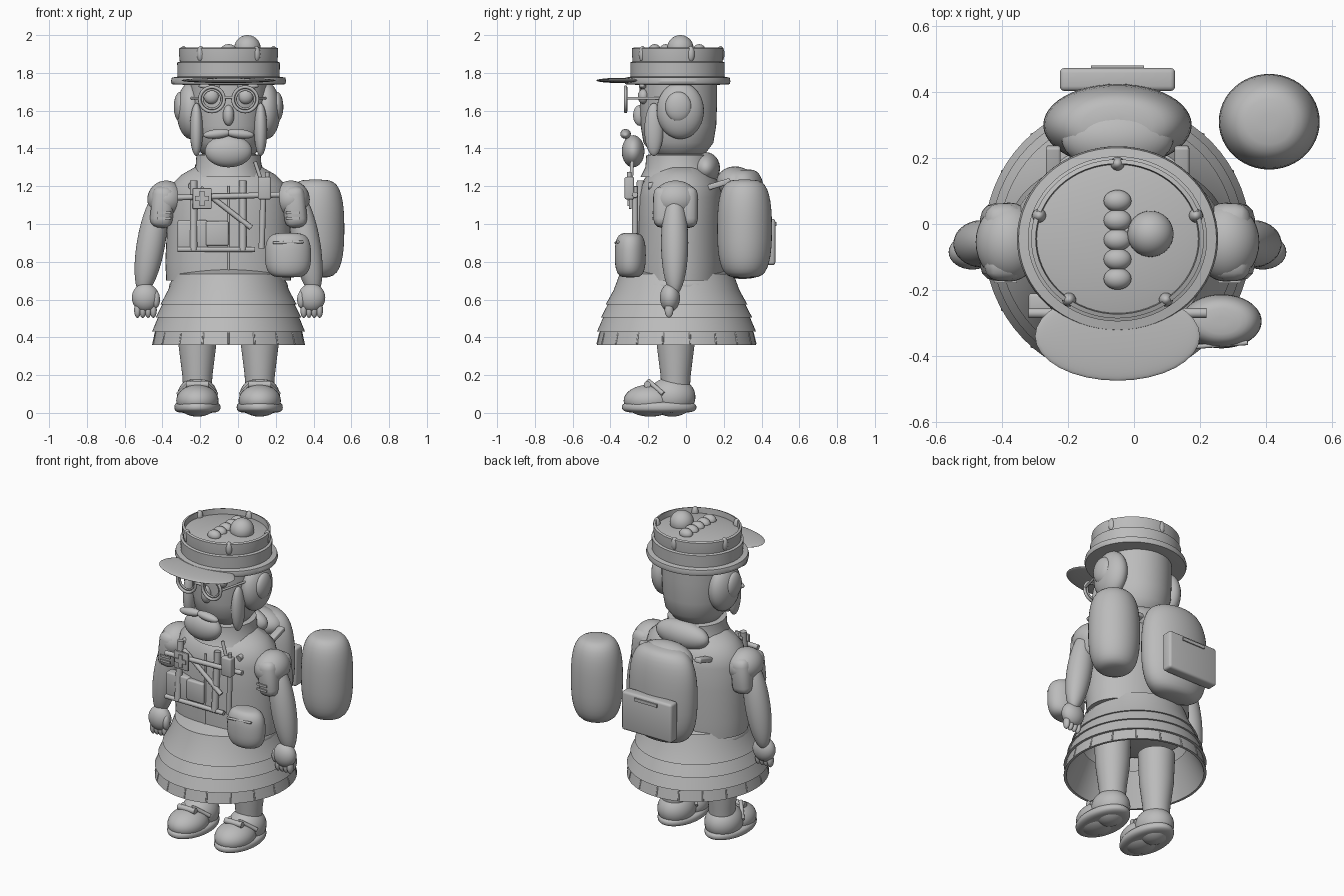
import bpy, bmesh, math
from mathutils import Vector

cube = bpy.data.objects.get("Cube")
if cube:
    bpy.data.objects.remove(cube, do_unlink=True)

clay = bpy.data.materials.new("grey_clay")
clay.use_nodes = True
clay.diffuse_color = (0.5, 0.5, 0.5, 1)
bsdf = next(n for n in clay.node_tree.nodes if n.type == "BSDF_PRINCIPLED")
bsdf.inputs["Base Color"].default_value = (0.5, 0.5, 0.5, 1)

CX = -0.05  # centre line of the figure


def finish(name, bm, loc=(0, 0, 0), rot=(0, 0, 0), angle=40):
    bmesh.ops.recalc_face_normals(bm, faces=bm.faces)
    me = bpy.data.meshes.new(name)
    bm.to_mesh(me)
    bm.free()
    me.materials.append(clay)
    ob = bpy.data.objects.new(name, me)
    bpy.context.collection.objects.link(ob)
    ob.location, ob.rotation_euler = loc, rot
    bpy.ops.object.select_all(action="DESELECT")
    ob.select_set(True)
    bpy.context.view_layer.objects.active = ob
    bpy.ops.object.shade_smooth_by_angle(angle=math.radians(angle))
    return ob


def ball(name, c, r, rot=(0, 0, 0)):
    bm = bmesh.new()
    bmesh.ops.create_uvsphere(bm, u_segments=32, v_segments=20, radius=1)
    bmesh.ops.scale(bm, vec=r, verts=bm.verts)
    return finish(name, bm, c, rot, 60)


def lathe(name, profile, c, ry=1.0, seg=48, caps=True):
    """Turn (radius, height) points round z; ry squashes the depth."""
    bm = bmesh.new()
    rings = []
    for r, z in profile:
        rings.append([bm.verts.new((r * math.cos(a), r * ry * math.sin(a), z))
                      for a in (2 * math.pi * i / seg for i in range(seg))])
    for lo, hi in zip(rings, rings[1:]):
        for i in range(seg):
            j = (i + 1) % seg
            bm.faces.new((lo[i], lo[j], hi[j], hi[i]))
    if caps:
        bm.faces.new(rings[0])
        bm.faces.new(rings[-1])
    return finish(name, bm, c, angle=32)


def drum(name, c, rx, ry, height, power=0.45):
    """Upright cylinder with soft rounded ends."""
    prof = []
    for i in range(19):
        t = -math.pi / 2 + math.pi * (i + 0.1) / 18.2
        s = math.sin(t)
        prof.append((rx * math.cos(t) ** power,
                     math.copysign(abs(s) ** 0.8, s) * height / 2))
    return lathe(name, prof, c, ry / rx)


def box(name, c, size, bevel=0.01, rot=(0, 0, 0)):
    bm = bmesh.new()
    bmesh.ops.create_cube(bm, size=1)
    bmesh.ops.scale(bm, vec=size, verts=bm.verts)
    if bevel:
        bmesh.ops.bevel(bm, geom=bm.edges[:], offset=bevel, segments=3,
                        affect="EDGES", profile=0.5)
    return finish(name, bm, c, rot)


def rod(name, a, b, r1, r2=None):
    a, b = Vector(a), Vector(b)
    bm = bmesh.new()
    bmesh.ops.create_cone(bm, cap_ends=True, segments=16, radius1=r1,
                          radius2=r1 if r2 is None else r2, depth=(b - a).length)
    q = (b - a).to_track_quat("Z", "Y")
    return finish(name, bm, (a + b) / 2, q.to_euler())


def ring(name, c, r, t):
    bpy.ops.mesh.primitive_torus_add(location=c, rotation=(math.pi / 2, 0, 0),
                                     major_radius=r, minor_radius=t,
                                     major_segments=32, minor_segments=8)
    ob = bpy.context.object
    ob.name = name
    ob.data.materials.append(clay)
    bpy.ops.object.shade_smooth()


# Head and face
lathe("head", [(0.08, 1.34), (0.14, 1.37), (0.185, 1.43), (0.2, 1.52),
               (0.205, 1.65), (0.205, 1.78)], (CX, -0.04, 0))
ball("beard", (CX, -0.28, 1.385), (0.125, 0.06, 0.085))
ball("nose", (CX, -0.245, 1.575), (0.03, 0.035, 0.055))
rod("glasses_bridge", (CX - 0.02, -0.32, 1.67), (CX + 0.02, -0.32, 1.67), 0.008)
for s, side in ((-1, "right"), (1, "left")):
    ball(side + "_moustache", (CX + s * 0.06, -0.32, 1.477), (0.075, 0.028, 0.025),
         (0, s * 0.1, 0))
    ball(side + "_eye", (CX + s * 0.09, -0.225, 1.675), (0.04, 0.03, 0.04))
    ball(side + "_eyebrow", (CX + s * 0.1, -0.23, 1.73), (0.06, 0.02, 0.015))
    ring(side + "_glasses_rim", (CX + s * 0.088, -0.32, 1.66), 0.065, 0.009)
    ring(side + "_glasses_inner_rim", (CX + s * 0.088, -0.315, 1.66), 0.05, 0.006)
    rod(side + "_glasses_arm", (CX + s * 0.15, -0.32, 1.665),
        (CX + s * 0.2, -0.12, 1.665), 0.007)
    ball(side + "_hair", (CX + s * 0.2, -0.03, 1.6), (0.075, 0.125, 0.15))
    ball(side + "_ear", (CX + s * 0.255, -0.04, 1.62), (0.035, 0.07, 0.08))
    ball(side + "_sideburn", (CX + s * 0.17, -0.17, 1.5), (0.035, 0.05, 0.14))

# Hat with stepped crown, visor, studs and crest
hat = (CX, -0.045, 0)
lathe("hat", [(0.2, 1.735), (0.3, 1.74), (0.305, 1.755), (0.3, 1.775), (0.27, 1.78),
              (0.272, 1.855), (0.258, 1.86), (0.262, 1.895), (0.262, 1.93),
              (0.248, 1.935), (0.245, 1.9), (0.2, 1.91), (0.1, 1.92), (0.01, 1.923)],
      hat, 0.92, 64)
ball("visor", (CX, -0.34, 1.76), (0.25, 0.135, 0.014))
for i in range(5):
    a = math.pi / 2 + i * math.tau / 5
    ball("hat_stud", (CX + 0.25 * math.cos(a), -0.045 + 0.228 * math.sin(a), 1.9),
         (0.021, 0.021, 0.042))
    ball("crest_bead", (CX, 0.07 - i * 0.059, 1.92), (0.042, 0.033, 0.032))
ball("hat_ball", (0.05, -0.03, 1.93), (0.07, 0.07, 0.07))

# Torso, collar and skirt
lathe("torso", [(0.33, 0.7), (0.335, 0.8), (0.325, 1.0), (0.32, 1.14), (0.3, 1.21),
                (0.25, 1.26), (0.18, 1.3)], (CX, -0.03, 0), 0.7)
lathe("collar", [(0.2, 1.25), (0.175, 1.3), (0.17, 1.365), (0.14, 1.37)],
      (CX, -0.04, 0))
lathe("skirt", [(0.2, 0.76), (0.29, 0.735), (0.32, 0.65), (0.36, 0.575), (0.35, 0.575),
                (0.385, 0.505), (0.374, 0.505), (0.405, 0.43), (0.39, 0.43),
                (0.405, 0.36), (0.39, 0.36), (0.3, 0.56)],
      (CX, -0.05, 0), 1.04, 64, False)
ball("belly", (CX, -0.05, 0.67), (0.315, 0.305, 0.1))
for i in range(18):
    a = math.tau * (i + 0.5) / 18
    c, s = math.cos(a), math.sin(a)
    rod("hem_pleat", (CX + 0.388 * c, -0.05 + 0.404 * s, 0.425),
        (CX + 0.403 * c, -0.05 + 0.419 * s, 0.365), 0.005)

# Legs, shoes, arms and hands
for s, side in ((-1, "right"), (1, "left")):
    x = CX + s * 0.165
    lathe(side + "_leg", [(0.075, 0.12), (0.08, 0.2), (0.1, 0.36), (0.108, 0.55)],
          (x, -0.055, 0))
    drum(side + "_sole", (x, -0.142, 0.03), 0.122, 0.197, 0.06, 0.3)
    ball(side + "_shoe_toe", (x, -0.19, 0.065), (0.112, 0.14, 0.085))
    ball(side + "_shoe_heel", (x, -0.075, 0.085), (0.108, 0.125, 0.105))
    for k in (-1, 1):
        rod(side + "_shoe_strap", (x + k * 0.1, -0.12, 0.1),
            (x + k * 0.03, -0.2, 0.17), 0.012)
    rod(side + "_shoe_band", (x - 0.06, -0.205, 0.15), (x + 0.06, -0.205, 0.15), 0.018)

    box(side + "_shoulder_cap", (CX + s * 0.35, -0.055, 1.09), (0.12, 0.235, 0.22),
        0.045, (0, -s * 0.1, 0))
    ball(side + "_shoulder", (CX + s * 0.33, -0.055, 1.13), (0.1, 0.12, 0.1))
    ball(side + "_arm", (CX + s * 0.41, -0.06, 0.9), (0.075, 0.072, 0.28),
         (0, -s * 0.17, 0))
    hx = CX + s * 0.44
    ball(side + "_hand", (hx, -0.085, 0.61), (0.072, 0.053, 0.075))
    for i in range(4):
        ball(side + "_finger", (hx + (i - 1.5) * 0.028, -0.09, 0.545),
             (0.018, 0.023, 0.042))
    ball(side + "_thumb", (hx - s * 0.055, -0.1, 0.6), (0.022, 0.025, 0.045))
    for z in (1.03, 1.06):
        box(side + "_cap_stripe", (CX + s * 0.34, -0.175, z), (0.07, 0.008, 0.014), 0)

# Backpack, pocket, bedroll and floating barrel
drum("backpack", (CX, 0.3, 1.0), 0.225, 0.125, 0.58)
ball("backpack_lid", (CX, 0.26, 1.22), (0.17, 0.1, 0.085))
box("backpack_pocket", (CX, 0.438, 0.905), (0.35, 0.07, 0.245), 0.015)
box("pocket_flap", (CX, 0.476, 1.0), (0.16, 0.008, 0.02), 0)
ball("bedroll", (CX, 0.105, 1.295), (0.18, 0.075, 0.085))
drum("side_barrel", (0.41, 0.31, 0.975), 0.153, 0.145, 0.52)
for s in (-1, 1):
    x = CX + s * 0.195
    box("shoulder_strap", (x, 0.14, 1.2), (0.045, 0.2, 0.03), 0.008, (0.3, 0, 0))
    rod("strap_over", (x, 0.06, 1.24), (x, -0.2, 1.2), 0.018)

# Chest harness and gear
y = -0.27
for x in (-0.235, 0.025):
    rod("harness_upright", (x, y, 0.86), (x, y + 0.03, 1.23), 0.02)
rod("harness_top_bar", (-0.32, y, 1.14), (0.22, y, 1.155), 0.015)
rod("harness_low_bar", (-0.32, y, 0.865), (0.09, y, 0.865), 0.014)
rod("harness_sash", (-0.2, y + 0.01, 1.19), (0.07, y, 0.98), 0.014)
rod("left_harness_upright", (0.125, y, 0.87), (0.135, y, 1.2), 0.016)
rod("jacket_seam", (CX, -0.262, 0.74), (CX, -0.255, 1.2), 0.006)
box("right_chest_pocket", (-0.24, -0.24, 0.94), (0.16, 0.06, 0.16), 0.01)
box("middle_chest_pocket", (-0.11, -0.26, 0.95), (0.12, 0.04, 0.13), 0.01)
box("medic_plate", (-0.19, -0.295, 1.135), (0.1, 0.015, 0.11), 0.004)
box("cross_upright", (-0.19, -0.307, 1.135), (0.025, 0.008, 0.08), 0)
box("cross_bar", (-0.19, -0.307, 1.135), (0.075, 0.008, 0.025), 0)
box("radio", (0.14, -0.3, 1.19), (0.07, 0.05, 0.12), 0.01)
rod("radio_antenna", (0.12, -0.29, 1.24), (0.09, -0.285, 1.33), 0.01)
rod("radio_knob", (0.155, -0.3, 1.24), (0.155, -0.3, 1.275), 0.012)

# Hip pouch
drum("hip_pouch", (0.265, -0.295, 0.835), 0.122, 0.082, 0.235)
rod("pouch_zip", (0.185, -0.372, 0.9), (0.345, -0.36, 0.905), 0.007)
